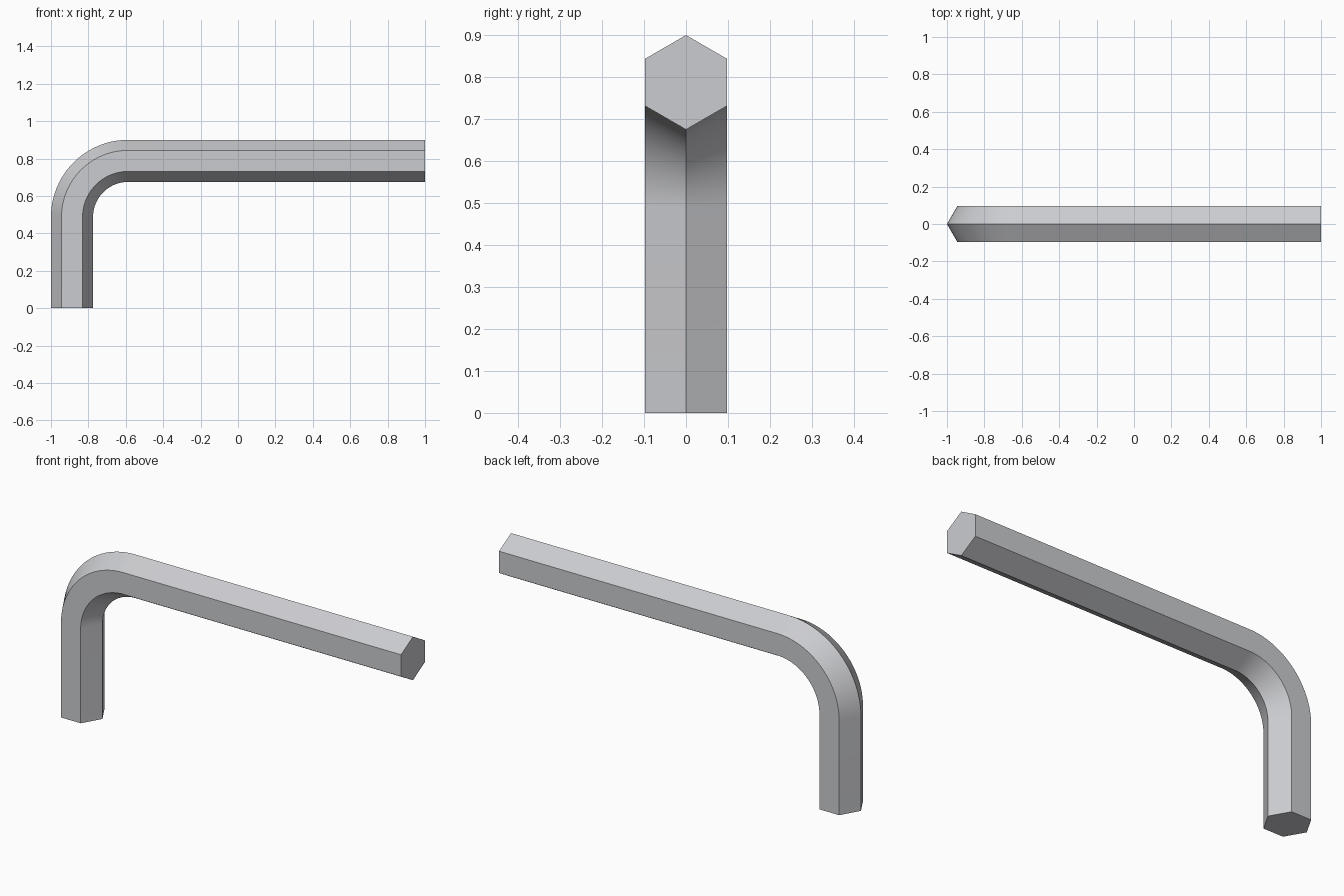
import bpy, bmesh, math
from mathutils import Vector

cube = bpy.data.objects.get("Cube")
if cube:
    bpy.data.objects.remove(cube, do_unlink=True)

# Dimensions
HEX_R = 0.1125                 # centre to corner of the hexagon
BEND_R = 0.30                  # centreline radius of the bend
BEND_STEPS = 24
BEND_C = Vector((-1 + HEX_R + BEND_R, 0, 0.9 - HEX_R - BEND_R))

# Steel material
steel = bpy.data.materials.new("light steel")
steel.use_nodes = True
color = (0.60, 0.605, 0.63, 1)
steel.diffuse_color = color
steel.node_tree.nodes["Principled BSDF"].inputs["Base Color"].default_value = color


def outward(t):
    """Direction from the bend centre towards the outside of the bend."""
    return Vector((math.cos(t), 0, math.sin(t)))


# Centreline stations: foot of the short arm, the bend, tip of the long arm
stations = [(Vector((-1 + HEX_R, 0, 0)), outward(math.pi))]
for i in range(BEND_STEPS + 1):
    n = outward(math.pi - math.pi / 2 * i / BEND_STEPS)
    stations.append((BEND_C + n * BEND_R, n))
stations.append((Vector((1, 0, 0.9 - HEX_R)), outward(math.pi / 2)))

# Hexagonal bar swept along the stations, one corner facing outward
bm = bmesh.new()
side = Vector((0, 1, 0))
rings = []
for p, n in stations:
    rings.append([bm.verts.new(p + HEX_R * (n * math.cos(k * math.pi / 3)
                                            + side * math.sin(k * math.pi / 3)))
                  for k in range(6)])
for a, b in zip(rings, rings[1:]):
    for k in range(6):
        j = (k + 1) % 6
        bm.faces.new((a[k], a[j], b[j], b[k]))
bm.faces.new(rings[0])
bm.faces.new(rings[-1])
bmesh.ops.recalc_face_normals(bm, faces=bm.faces)

mesh = bpy.data.meshes.new("hex_key")
bm.to_mesh(mesh)
bm.free()
mesh.materials.append(steel)
key = bpy.data.objects.new("hex_key", mesh)
bpy.context.collection.objects.link(key)

# Smooth bend, crisp hexagon edges
bpy.ops.object.select_all(action='DESELECT')
key.select_set(True)
bpy.context.view_layer.objects.active = key
bpy.ops.object.shade_smooth_by_angle(angle=math.radians(30))
